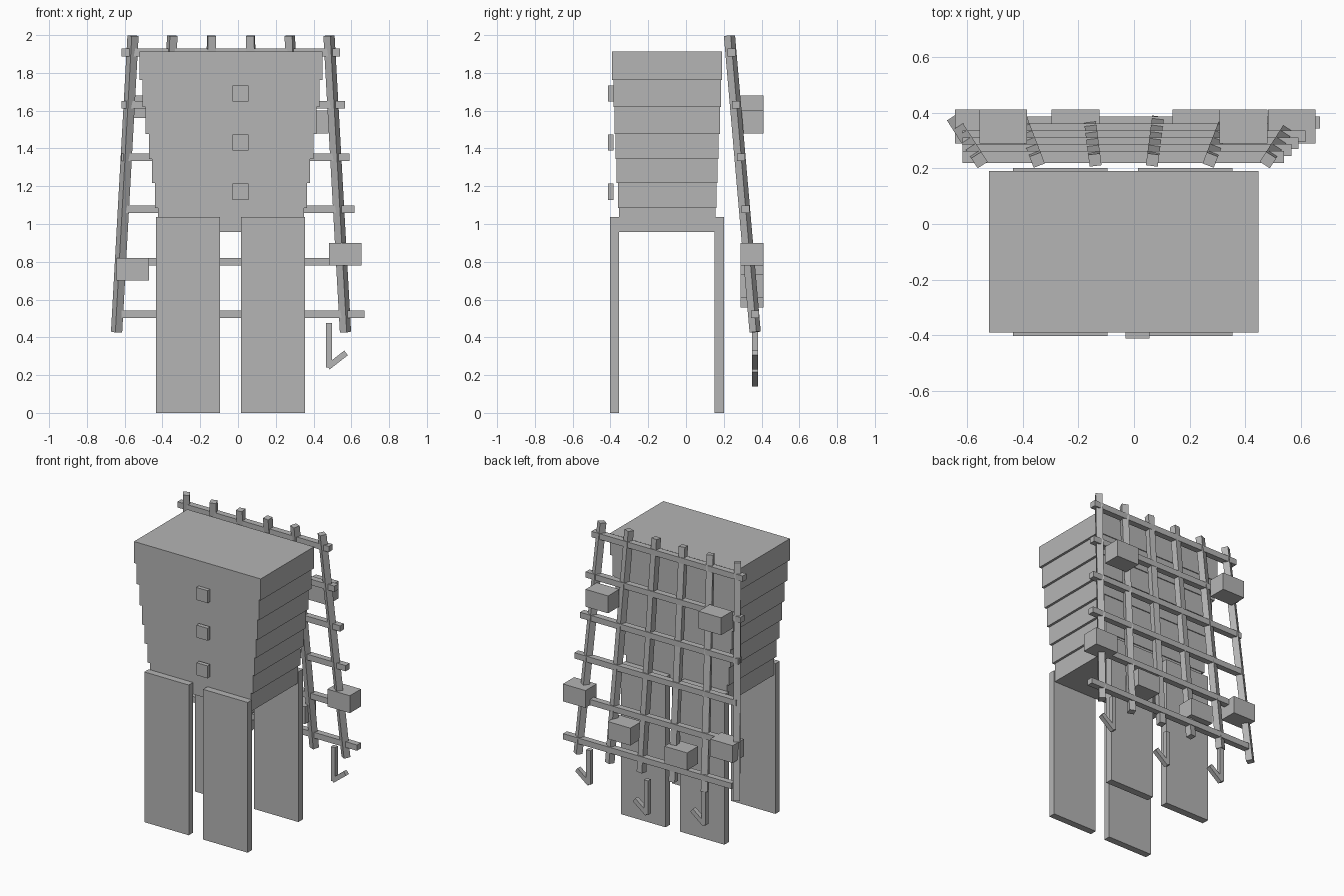
import bpy, math
from mathutils import Vector, Matrix

if "Cube" in bpy.data.objects:
    bpy.data.objects.remove(bpy.data.objects["Cube"])

grey = bpy.data.materials.new("plain_grey")
grey.diffuse_color = (0.46, 0.46, 0.46, 1)
grey.use_nodes = True
grey.node_tree.nodes["Principled BSDF"].inputs["Base Color"].default_value = grey.diffuse_color

CORNERS = [(x, y, z) for x in (-.5, .5) for y in (-.5, .5) for z in (-.5, .5)]
FACES = [(0, 1, 3, 2), (4, 6, 7, 5), (0, 4, 5, 1), (2, 3, 7, 6), (0, 2, 6, 4), (1, 5, 7, 3)]


def block(name, centre, size, rot=None):
    """Box of a given size, optionally turned by a 3x3 matrix."""
    rot = rot or Matrix.Identity(3)
    c = Vector(centre)
    verts = [c + rot @ Vector([a * s for a, s in zip(p, size)]) for p in CORNERS]
    mesh = bpy.data.meshes.new(name)
    mesh.from_pydata(verts, [], FACES)
    mesh.materials.append(grey)
    ob = bpy.data.objects.new(name, mesh)
    bpy.context.collection.objects.link(ob)
    return ob


def span(name, x, y, z):
    """Axis-aligned box from three (min, max) ranges."""
    r = (x, y, z)
    return block(name, [(a + b) / 2 for a, b in r], [b - a for a, b in r])


CX = -0.037  # centre line of the body and net

# Body: stacked layers narrowing downwards
levels = [1.912, 1.763, 1.62, 1.477, 1.345, 1.216, 1.086, 0.957]
for i in range(7):
    hw = 0.484 - 0.0162 * i
    hd = 0.291 - 0.006 * i
    span(f"body_layer_{i + 1}", (CX - hw, CX + hw), (-0.1 - hd, -0.1 + hd),
         (levels[i + 1], levels[i]))

# Buttons down the front
for i in range(3):
    z = 1.691 - 0.26 * i
    span(f"button_{i + 1}", (-0.03, 0.056), (-0.412, -0.383), (z - 0.043, z + 0.043))

# Leg panels, front and back
for side, x in (("left", (-0.435, -0.095)), ("right", (0.015, 0.355))):
    for end, y in (("front", (-0.402, -0.355)), ("back", (0.152, 0.202))):
        span(f"{end}_{side}_leg_panel", x, y, (0, 1.038))

# Net uprights: fanned outwards and leaning back
for i in range(6):
    off = (i - 2.5) * 0.2075
    top = Vector((CX + off, 0.23, 1.997))
    low = Vector((CX + off * 1.168, 0.366, 0.428))
    up = (top - low).normalized()
    side = Vector((up.y, -up.x, 0)).normalized()
    rot = Matrix((side, up.cross(side), up)).transposed()
    block(f"net_upright_{i + 1}", (top + low) / 2, (0.043, 0.043, (top - low).length), rot)

# Net crossbars, each lower one longer on the right
for i in range(6):
    y, z = 0.241 + 0.0248 * i, 1.908 - 0.277 * i
    span(f"net_crossbar_{i + 1}", (-0.617, 0.54 + 0.0258 * i),
         (y - 0.021, y + 0.021), (z - 0.02, z + 0.02))

# Small boxes fixed to the net
for i, (x, z) in enumerate([(-0.47, 1.62), (0.394, 1.54), (0.567, 0.84),
                            (-0.558, 0.76), (0.224, 0.672), (-0.21, 0.617)]):
    block(f"net_box_{i + 1}", (x, 0.35, z), (0.172, 0.122, 0.12))

# Hooks hanging below the net
tilt = Matrix.Rotation(-math.radians(38), 3, 'Y')
for i, (x, dz) in enumerate([(0.481, 0), (0.04, -0.09), (-0.4, -0.045)]):
    block(f"hook_shank_{i + 1}", (x, 0.365, 0.358 + dz), (0.031, 0.031, 0.236))
    block(f"hook_barb_{i + 1}", (x + 0.043, 0.365, 0.28 + dz), (0.122, 0.031, 0.031), tilt)
